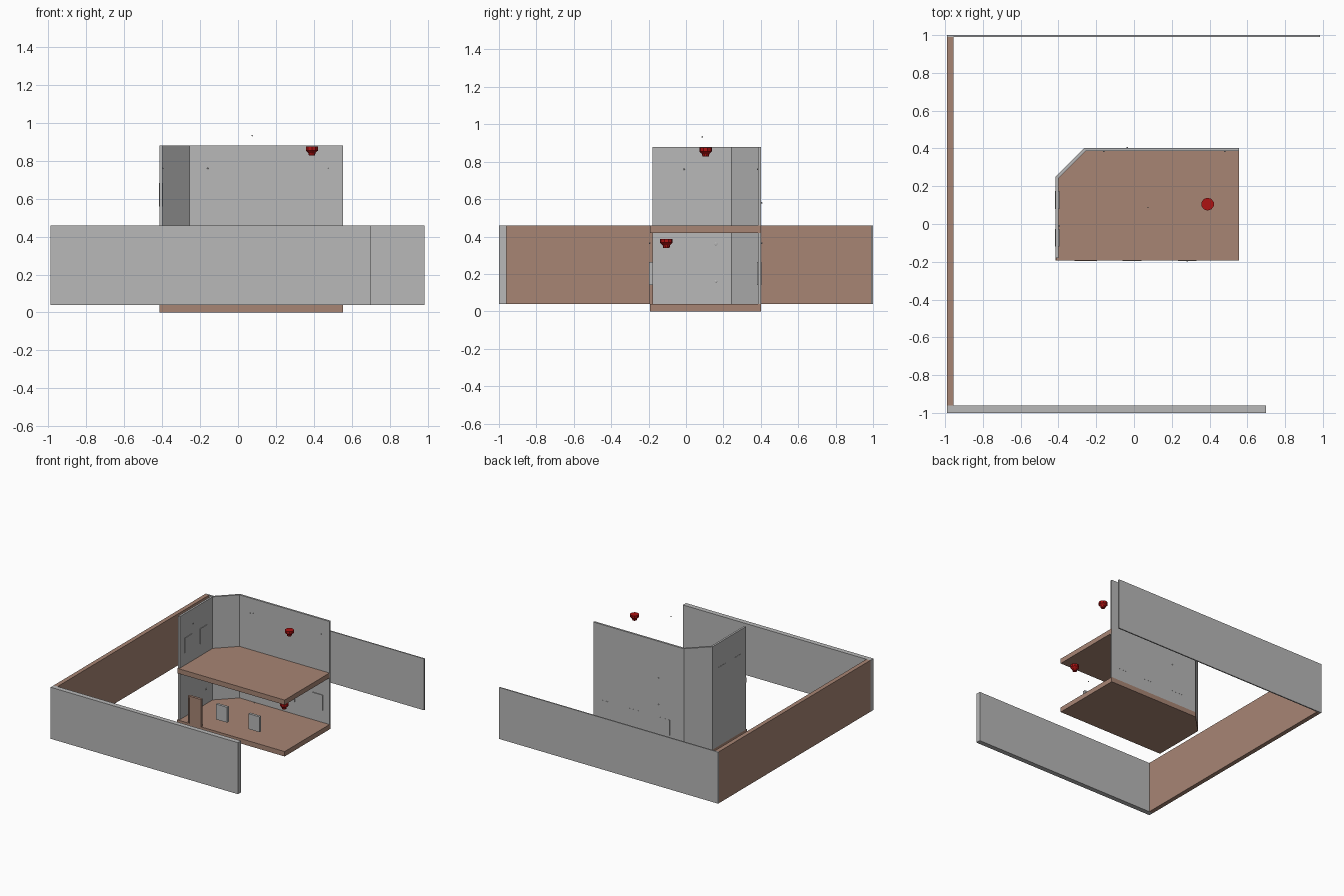
import bpy, bmesh, math
from mathutils import Vector

if "Cube" in bpy.data.objects:
    bpy.data.objects.remove(bpy.data.objects["Cube"])


def material(name, rgb):
    m = bpy.data.materials.new(name)
    m.diffuse_color = (*rgb, 1)
    m.use_nodes = True
    m.node_tree.nodes["Principled BSDF"].inputs["Base Color"].default_value = m.diffuse_color
    return m


GRAY = material("plaster gray", (0.48, 0.48, 0.48))
BROWN = material("clay brown", (0.39, 0.235, 0.175))
RED = material("signal red", (0.42, 0.006, 0.006))


def finish(bm, name, mat):
    bmesh.ops.recalc_face_normals(bm, faces=bm.faces)
    me = bpy.data.meshes.new(name)
    bm.to_mesh(me)
    bm.free()
    me.materials.append(mat)
    ob = bpy.data.objects.new(name, me)
    bpy.context.collection.objects.link(ob)
    return ob


def prism(name, outline, z0, z1, mat):
    """Extrude a flat outline from z0 up to z1."""
    bm = bmesh.new()
    face = bm.faces.new([bm.verts.new((x, y, z0)) for x, y in outline])
    ext = bmesh.ops.extrude_face_region(bm, geom=[face])
    verts = [g for g in ext["geom"] if isinstance(g, bmesh.types.BMVert)]
    bmesh.ops.translate(bm, verts=verts, vec=(0, 0, z1 - z0))
    return finish(bm, name, mat)


def box(name, x0, x1, y0, y1, z0, z1, mat):
    return prism(name, [(x0, y0), (x1, y0), (x1, y1), (x0, y1)], z0, z1, mat)


def lathe(name, profile, centre, sides, mat, axis="Z"):
    """Revolve (radius, height) pairs into a closed low-poly solid."""
    bm = bmesh.new()
    rings = []
    for r, h in profile:
        ring = []
        for i in range(sides):
            a = math.tau * (i + 0.5) / sides
            p = Vector((r * math.cos(a), r * math.sin(a), h))
            if axis == "X":
                p = Vector((p.z, p.x, p.y))
            elif axis == "Y":
                p = Vector((p.x, p.z, p.y))
            ring.append(bm.verts.new(p + Vector(centre)))
        rings.append(ring)
    for a, b in zip(rings, rings[1:]):
        for i in range(sides):
            j = (i + 1) % sides
            bm.faces.new((a[i], a[j], b[j], b[i]))
    bm.faces.new(rings[0])
    bm.faces.new(rings[-1])
    return finish(bm, name, mat)


# Yard walls
box("yard_wall_back", -0.99, 0.985, 0.99, 1.0, 0.04, 0.46, GRAY)
box("yard_wall_left", -0.99, -0.955, -0.96, 0.99, 0.04, 0.46, BROWN)
box("yard_wall_front", -0.99, 0.70, -1.0, -0.96, 0.04, 0.46, GRAY)

# Floor slabs with one cut corner; the upper one sits just inside the wall skin
for name, z, d in (("ground_floor", 0.0, 0.0), ("upper_floor", 0.42, 0.002)):
    prism(name, [(-0.415 + d, -0.192), (0.555, -0.192), (0.555, 0.402 - d),
                 (-0.263, 0.402 - d), (-0.415 + d, 0.25)], z, z + 0.04, BROWN)

# House walls: left side, angled corner and back in one strip
prism("house_walls", [(-0.415, -0.18), (-0.415, 0.25), (-0.263, 0.402), (0.555, 0.402),
                      (0.555, 0.386), (-0.256, 0.386), (-0.399, 0.243), (-0.399, -0.18)],
      0.04, 0.88, GRAY)

# Door in the open front: frame and recessed leaf
for x in (-0.315, -0.207):
    box("door_post", x, x + 0.01, -0.197, -0.176, 0.04, 0.265, BROWN)
box("door_lintel", -0.305, -0.207, -0.197, -0.176, 0.255, 0.265, BROWN)
box("door_leaf", -0.305, -0.207, -0.192, -0.18, 0.04, 0.255, BROWN)

# Ground floor windows, front and back
for x in (-0.06, 0.232):
    box("front_window", x, x + 0.1, -0.197, -0.176, 0.14, 0.265, GRAY)
for x in (-0.135, 0.143, 0.398):
    box("back_window", x, x + 0.1, 0.38, 0.403, 0.14, 0.265, GRAY)

# Upper windows in the left wall
for y in (-0.12, 0.08):
    box("side_window", -0.417, -0.395, y, y + 0.094, 0.56, 0.683, GRAY)

# Red ceiling lamps
lamp = [(0.017, -0.025), (0.02, -0.011), (0.034, 0.002), (0.034, 0.022)]
for x, y, z in ((0.39, 0.105, 0.853), (0.49, -0.105, 0.365)):
    lathe("ceiling_lamp", lamp, (x, y, z), 10, RED)

# Small wall knobs and one loose ceiling bead
def knob(pos, axis, r=0.004):
    lathe("wall_knob", [(r * 0.6, -0.004), (r, -0.002), (r, 0.002), (r * 0.6, 0.004)],
          pos, 10, GRAY, axis)


for z in (0.16, 0.36):
    knob((-0.397, 0.16, z), "X", 0.008)
knob((-0.397, -0.01, 0.76), "X")
for x, y, z in ((0.48, 0.384, 0.76), (-0.16, 0.384, 0.76), (-0.035, 0.404, 0.58),
                (-0.035, 0.404, 0.365), (0.282, -0.194, 0.365)):
    knob((x, y, z), "Y")
knob((0.075, 0.087, 0.933), "Z", 0.003)
